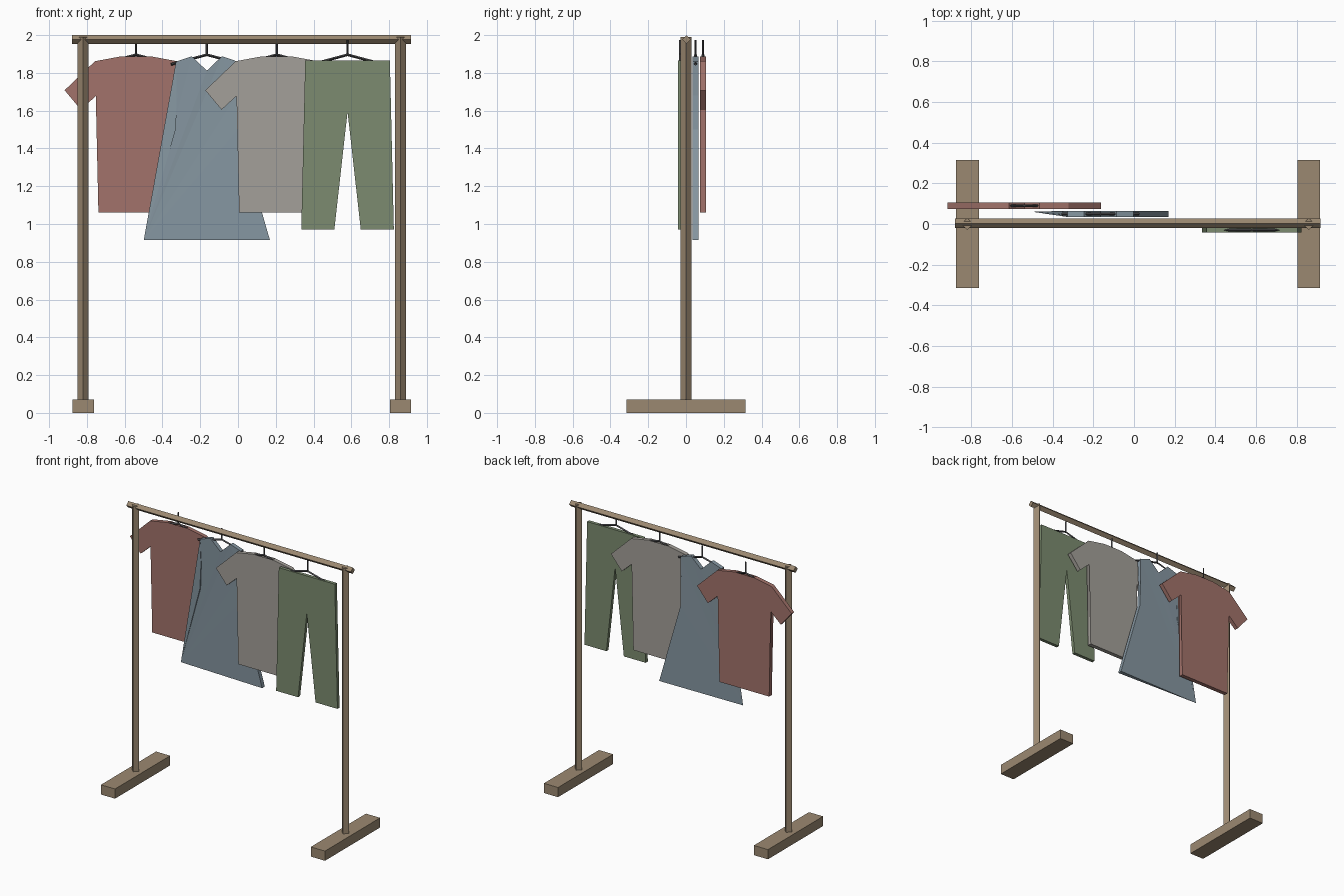
import bpy, bmesh, math
from mathutils import Vector

if "Cube" in bpy.data.objects:
    bpy.data.objects.remove(bpy.data.objects["Cube"])


def material(name, rgb):
    m = bpy.data.materials.new(name)
    m.diffuse_color = (*rgb, 1)
    m.use_nodes = True
    m.node_tree.nodes["Principled BSDF"].inputs["Base Color"].default_value = m.diffuse_color
    return m


WOOD = material("wood", (0.33, 0.25, 0.165))
WIRE = material("dark_wire", (0.07, 0.07, 0.075))
RED = material("dusty_red", (0.36, 0.17, 0.145))
BLUE = material("dusty_blue", (0.24, 0.31, 0.36))
GREY = material("warm_grey", (0.37, 0.35, 0.32))
GREEN = material("sage_green", (0.2, 0.26, 0.16))


def finish(bm, name, mat):
    bmesh.ops.recalc_face_normals(bm, faces=bm.faces)
    mesh = bpy.data.meshes.new(name)
    bm.to_mesh(mesh)
    bm.free()
    mesh.materials.append(mat)
    ob = bpy.data.objects.new(name, mesh)
    bpy.context.collection.objects.link(ob)
    return ob


def add_rod(bm, a, b, r):
    """Four-sided rod from a to b with its corners on the axes."""
    a, b = Vector(a), Vector(b)
    d = (b - a).normalized()
    u = Vector((0, 1, 0))
    v = d.cross(u)
    rings = [[bm.verts.new(p + r * (u * math.cos(k * math.pi / 2) + v * math.sin(k * math.pi / 2)))
              for k in range(4)] for p in (a, b)]
    for k in range(4):
        j = (k + 1) % 4
        bm.faces.new((rings[0][k], rings[0][j], rings[1][j], rings[1][k]))
    bm.faces.new(rings[0])
    bm.faces.new(rings[1])


def rods(name, segments, mat):
    bm = bmesh.new()
    for a, b, r in segments:
        add_rod(bm, a, b, r)
    return finish(bm, name, mat)


def garment(name, outline, cx, cy, thick, mat, pinch=None):
    """Outline extruded along y; the pinched corner has no thickness."""
    bm = bmesh.new()
    sides = []
    for s in (-1, 1):
        sides.append([bm.verts.new((cx + x, cy + (0.01 if i == pinch else s * thick / 2), z))
                      for i, (x, z) in enumerate(outline)])
    n = len(outline)
    bm.faces.new(sides[0])
    bm.faces.new(sides[1])
    for i in range(n):
        j = (i + 1) % n
        bm.faces.new((sides[0][i], sides[0][j], sides[1][j], sides[1][i]))
    bmesh.ops.triangulate(bm, faces=[f for f in bm.faces if len(f.verts) > 4])
    bmesh.ops.remove_doubles(bm, verts=bm.verts, dist=1e-5)
    return finish(bm, name, mat)


def mirrored(half, centre_top, centre_bottom=None):
    """Full outline from the left half, listed from neck down to hem."""
    right = [(-x, z) for x, z in reversed(half)]
    return [centre_top] + half + ([centre_bottom] if centre_bottom else []) + right


# Rack: feet, posts and rail
for side, x in (("left", -0.82), ("right", 0.86)):
    bm = bmesh.new()
    bmesh.ops.create_cube(bm, size=1)
    for v in bm.verts:
        v.co = (v.co.x * 0.113 + x, v.co.y * 0.63, v.co.z * 0.07 + 0.035)
    finish(bm, side + "_foot", WOOD)
    rods(side + "_post", [((x, 0, 0.06), (x, 0, 1.99), 0.029)], WOOD)
rods("top_rail", [((-0.88, 0.003, 1.977), (0.917, 0.003, 1.977), 0.023)], WOOD)

# Garment outlines, relative to the hanger centre
shirt = mirrored([(-0.075, 1.888), (-0.217, 1.862), (-0.378, 1.708), (-0.292, 1.605),
                  (-0.199, 1.69), (-0.199, 1.06)], (0, 1.822))
dress = mirrored([(-0.08, 1.888), (-0.163, 1.86), (-0.156, 1.68), (-0.165, 1.5),
                  (-0.334, 0.915)], (0, 1.812))
trousers = mirrored([(-0.224, 1.866), (-0.245, 0.97), (-0.07, 0.97)], (0, 1.866), (0, 1.595))

# Garments, each on its own hanger and staggered in depth
for name, outline, cx, cy, thick, mat, pinch in (
        ("red_shirt", shirt, -0.54, 0.09, 0.03, RED, None),
        ("blue_dress", dress, -0.165, 0.05, 0.03, BLUE, 5),
        ("grey_shirt", shirt, 0.205, 0.01, 0.03, GREY, None),
        ("green_trousers", trousers, 0.58, -0.03, 0.024, GREEN, None)):
    garment(name, outline, cx, cy, thick, mat, pinch)
    rods(name + "_hanger",
         [((cx, cy, 1.89), (cx, cy, 1.975), 0.006)]
         + [((cx, cy, 1.896), (cx + s * 0.19, cy, 1.845), 0.007) for s in (-1, 1)], WIRE)
